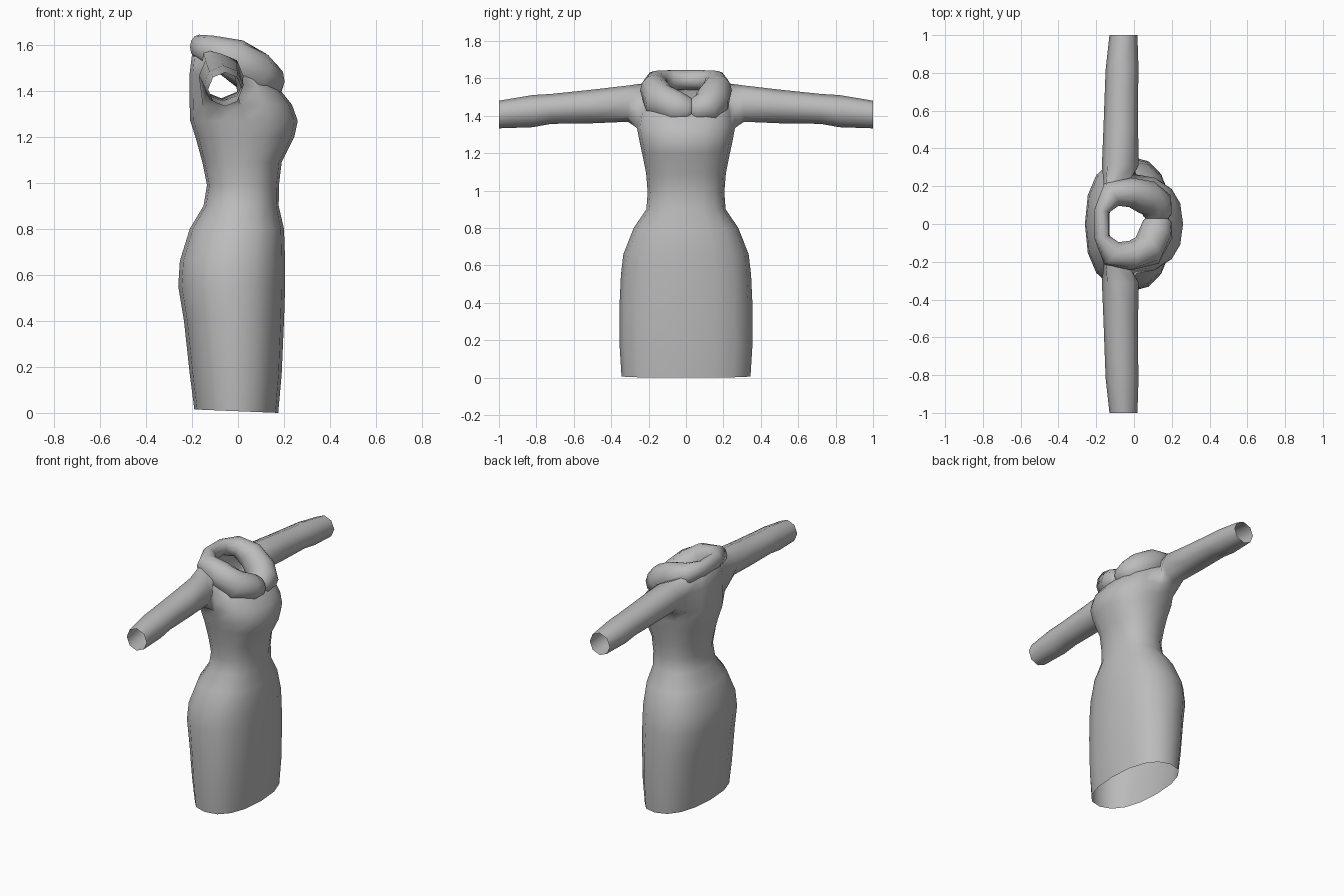
import bpy, bmesh, math
from mathutils import Vector

cube = bpy.data.objects.get("Cube")
if cube:
    bpy.data.objects.remove(cube)

grey = bpy.data.materials.new("plain_grey")
grey.use_nodes = True
colour = (0.5, 0.5, 0.5, 1)
grey.diffuse_color = colour
grey.node_tree.nodes["Principled BSDF"].inputs["Base Color"].default_value = colour

SIDES = 16


def finish(bm, name):
    bmesh.ops.recalc_face_normals(bm, faces=bm.faces)
    mesh = bpy.data.meshes.new(name)
    bm.to_mesh(mesh)
    bm.free()
    mesh.materials.append(grey)
    for p in mesh.polygons:
        p.use_smooth = True
    obj = bpy.data.objects.new(name, mesh)
    bpy.context.collection.objects.link(obj)
    return obj


def power(v, e):
    return math.copysign(abs(v) ** e, v)


def bridge(bm, a, b, skip=()):
    n = len(a)
    for k in range(n):
        if k not in skip:
            j = (k + 1) % n
            bm.faces.new((a[k], a[j], b[j], b[k]))


# Dress body: rings of front height, back height, back x, front x, half width
rings = [
    (0.0, 0.015, -0.19, 0.175, 0.345), (0.17, 0.17, -0.21, 0.19, 0.355),
    (0.4, 0.4, -0.235, 0.2, 0.355), (0.55, 0.55, -0.26, 0.205, 0.348),
    (0.66, 0.66, -0.253, 0.205, 0.335), (0.8, 0.8, -0.21, 0.2, 0.28),
    (0.9, 0.9, -0.15, 0.177, 0.212), (0.99, 0.99, -0.135, 0.178, 0.205),
    (1.09, 1.09, -0.155, 0.19, 0.213), (1.2, 1.2, -0.185, 0.245, 0.235),
    (1.27, 1.27, -0.208, 0.26, 0.25), (1.34, 1.33, -0.21, 0.235, 0.262),
    (1.39, 1.48, -0.21, 0.195, 0.25), (1.46, 1.6, -0.195, 0.13, 0.215),
    (1.46, 1.61, -0.18, 0.08, 0.135),
]
bm = bmesh.new()
body = []
for zf, zb, x0, x1, hy in rings:
    ring = []
    for k in range(SIDES):
        t = math.tau * k / SIDES
        c, s = power(math.cos(t), 0.86), power(math.sin(t), 0.86)
        ring.append(bm.verts.new(((x0 + x1) / 2 + (x1 - x0) / 2 * c, hy * s,
                                  (zf + zb) / 2 + (zf - zb) / 2 * c)))
    body.append(ring)

# Armholes stay open between the upper chest rings
LOW = 11
for i in range(len(body) - 1):
    bridge(bm, body[i], body[i + 1],
           (4, 5, 10, 11) if LOW <= i < LOW + 2 else ())

# Sleeves: y, centre x, radius x, centre z, radius z
sleeve = [
    (0.31, -0.073, 0.097, 1.465, 0.097), (0.5, -0.07, 0.092, 1.45, 0.09),
    (0.72, -0.066, 0.088, 1.437, 0.08), (0.82, -0.063, 0.087, 1.425, 0.086),
    (1.0, -0.056, 0.074, 1.407, 0.074),
]
for side, cols in ((1, (4, 5, 6)), (-1, (12, 11, 10))):
    lo, mid, hi = body[LOW:LOW + 3]
    loop = [lo[c] for c in cols] + [mid[cols[2]]]
    loop += [hi[c] for c in reversed(cols)] + [mid[cols[0]]]
    for y, xc, rx, zc, rz in sleeve:
        new = []
        for k in range(8):
            t = -math.pi / 4 * (k + 1)
            new.append(bm.verts.new((xc + rx * math.cos(t), side * y,
                                     zc + rz * math.sin(t))))
        bridge(bm, loop, new)
        loop = new
finish(bm, "dress_with_sleeves")

# Cowl collar: one half from the front lobe to the back of the neck
# x, y, z, radius outward, radius upward
half = [
    (0.125, -0.015, 1.425, 0.045, 0.04), (0.125, 0.015, 1.43, 0.075, 0.068),
    (0.118, 0.075, 1.44, 0.09, 0.09), (0.07, 0.14, 1.48, 0.092, 0.1),
    (-0.02, 0.167, 1.54, 0.078, 0.09), (-0.12, 0.155, 1.58, 0.07, 0.063),
    (-0.17, 0.07, 1.592, 0.04, 0.053),
]
path = []
for side, part in ((-1, half), (1, half[::-1])):
    for x, y, z, a, b in part:
        # The overlap of the two lobes lies slightly to one side
        shift = 0.03 if x > 0.1 else 0
        path.append((Vector((x, side * y + shift, z)), a, b))

bm = bmesh.new()
loops = []
for i, (p, a, b) in enumerate(path):
    d = path[min(i + 1, len(path) - 1)][0] - path[max(i - 1, 0)][0]
    out = d.cross(Vector((0, 0, 1))).normalized()
    up = out.cross(d).normalized()
    loops.append([bm.verts.new(p + out * a * math.cos(math.tau * k / 12)
                               + up * b * math.sin(math.tau * k / 12))
                  for k in range(12)])
for a, b in zip(loops, loops[1:]):
    bridge(bm, a, b)
bm.faces.new(loops[0])
bm.faces.new(loops[-1])
finish(bm, "cowl_collar")
